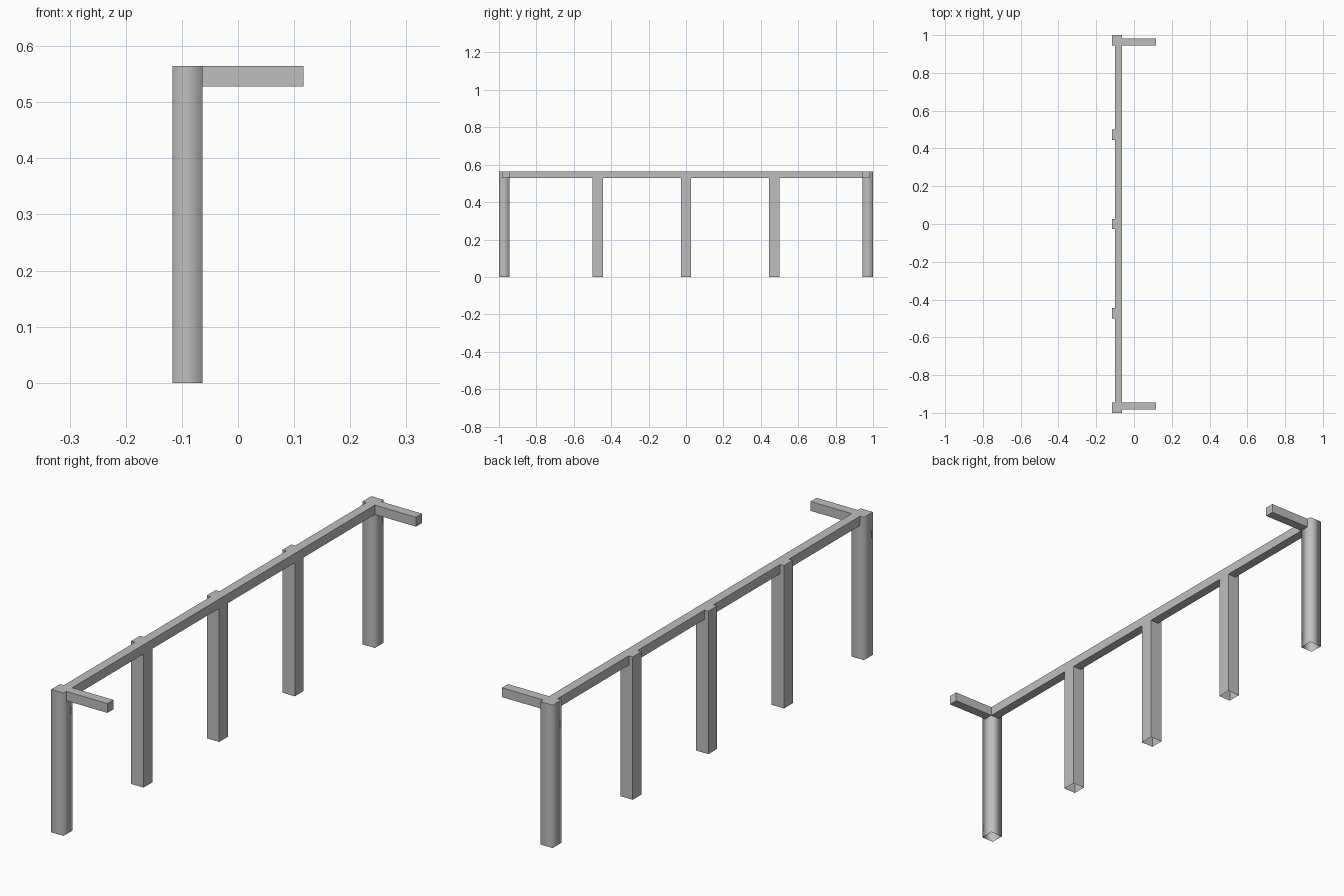
import bpy
import bmesh

cube = bpy.data.objects.get("Cube")
if cube:
    bpy.data.objects.remove(cube, do_unlink=True)

# One plain grey for the whole frame
grey = bpy.data.materials.new("plain_grey")
grey.use_nodes = True
colour = (0.52, 0.52, 0.52, 1)
grey.diffuse_color = colour
grey.node_tree.nodes["Principled BSDF"].inputs["Base Color"].default_value = colour

BACK, RAIL_BACK, FACE, TIP = -0.117, -0.1, -0.063, 0.117
TOP, UNDER = 0.565, 0.528
POST = 0.055
RAIL = 0.038
END = 1 - POST


def extrude_profile(name, profile, y0, y1, open_base=False, smooth_sides=False):
    """Extrude an x-z outline along y; posts are hollow at the base."""
    bm = bmesh.new()
    face = bm.faces.new([bm.verts.new((x, y0, z)) for x, z in profile])
    out = bmesh.ops.extrude_face_region(bm, geom=[face], use_keep_orig=True)
    moved = [v for v in out["geom"] if isinstance(v, bmesh.types.BMVert)]
    bmesh.ops.translate(bm, verts=moved, vec=(0, y1 - y0, 0))
    bmesh.ops.recalc_face_normals(bm, faces=bm.faces)
    if open_base:
        base = [f for f in bm.faces if all(v.co.z < 0.001 for v in f.verts)]
        bmesh.ops.delete(bm, geom=base, context="FACES_ONLY")
    if smooth_sides:
        for f in bm.faces:
            f.smooth = abs(f.normal.z) < 0.5
    mesh = bpy.data.meshes.new(name)
    bm.to_mesh(mesh)
    bm.free()
    mesh.materials.append(grey)
    obj = bpy.data.objects.new(name, mesh)
    bpy.context.collection.objects.link(obj)
    return obj


def rectangle(x0, x1, z0, z1):
    return [(x0, z0), (x1, z0), (x1, z1), (x0, z1)]


# Corner posts with softly shaded sides, each with a short return rail
for side, y in (("front", -1), ("back", END)):
    extrude_profile(side + "_corner_post", rectangle(BACK, FACE, 0, TOP),
                    y, y + POST, open_base=True, smooth_sides=True)
    inner = -END if side == "front" else END
    outer = inner + (RAIL if inner > 0 else -RAIL)
    extrude_profile(side + "_return_rail", rectangle(FACE, TIP, UNDER, TOP),
                    min(inner, outer), max(inner, outer))

# Middle posts, notched at the top to carry the long rail
notched = [(BACK, 0), (FACE, 0), (FACE, UNDER), (RAIL_BACK, UNDER),
           (RAIL_BACK, TOP), (BACK, TOP)]
for i in (-1, 0, 1):
    y = i * END / 2
    extrude_profile(f"middle_post_{i + 2}", notched, y - POST / 2, y + POST / 2,
                    open_base=True)

# Long rail between the corner posts
extrude_profile("long_rail", rectangle(RAIL_BACK, FACE, UNDER, TOP), -END, END)
